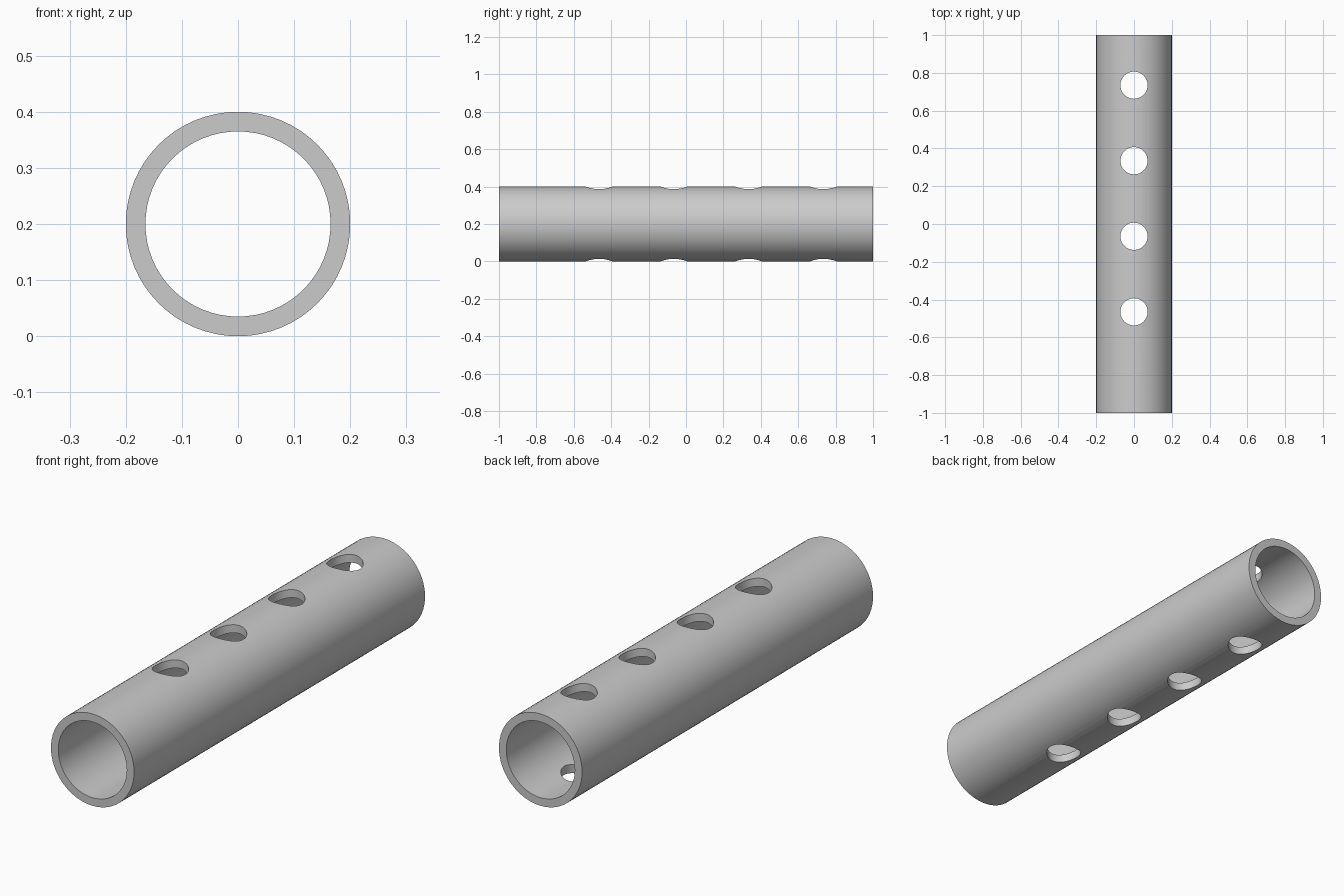
import bpy
import math

old = bpy.data.objects.get("Cube")
if old:
    bpy.data.objects.remove(old, do_unlink=True)

RADIUS, BORE, HOLE = 0.2, 0.165, 0.072

# Plain grey metal
grey = bpy.data.materials.new("grey metal")
grey.use_nodes = True
colour = (0.6, 0.6, 0.6, 1)
grey.diffuse_color = colour
grey.node_tree.nodes["Principled BSDF"].inputs["Base Color"].default_value = colour


def cylinder(name, radius, depth, y=0, along_y=False, sides=64):
    turn = (math.pi / 2, 0, 0) if along_y else (0, 0, 0)
    bpy.ops.mesh.primitive_cylinder_add(vertices=sides, radius=radius, depth=depth,
                                        location=(0, y, RADIUS), rotation=turn)
    obj = bpy.context.object
    obj.name = name
    obj.data.materials.append(grey)
    return obj


def cut(target, cutter):
    mod = target.modifiers.new("cut", "BOOLEAN")
    mod.operation = "DIFFERENCE"
    mod.solver = "EXACT"
    mod.object = cutter
    bpy.context.view_layer.objects.active = target
    bpy.ops.object.modifier_apply(modifier=mod.name)
    bpy.data.objects.remove(cutter, do_unlink=True)


# Tube body with its bore
tube = cylinder("tube", RADIUS, 2, along_y=True)
cut(tube, cylinder("bore_cutter", BORE, 2.4, along_y=True))

# Row of holes drilled through both walls
for i in range(4):
    cut(tube, cylinder("hole_cutter", HOLE, 1, y=0.735 - 0.4 * i, sides=48))

# Smooth walls, sharp rims
bpy.ops.object.select_all(action="DESELECT")
tube.select_set(True)
bpy.context.view_layer.objects.active = tube
bpy.ops.object.shade_smooth_by_angle(angle=math.radians(30))
